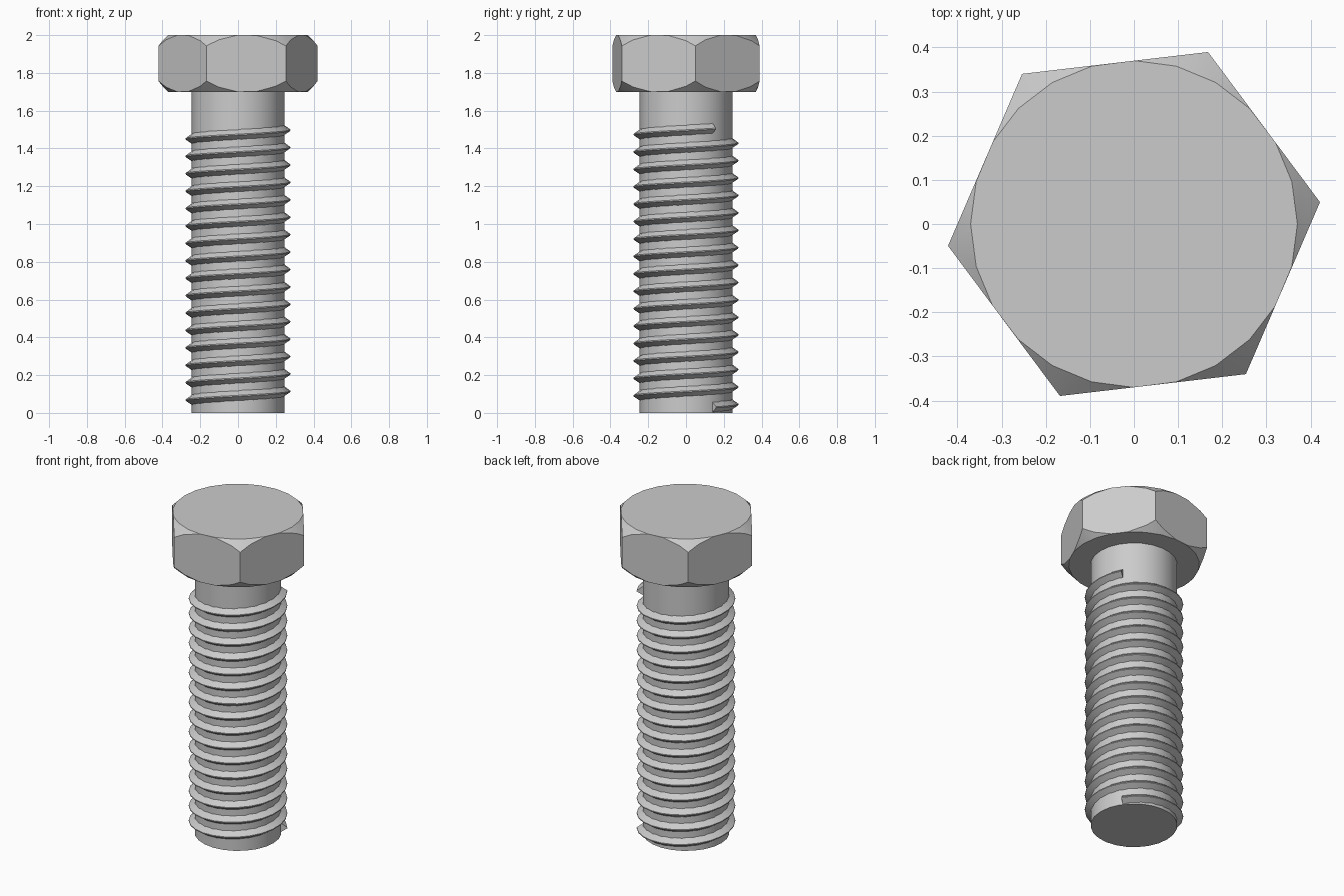
import bpy, bmesh
from math import pi, cos, sin, radians
from mathutils import Vector, Matrix

SIDES = 24
HEAD_Z, TOP_Z = 1.70, 2.0
SHANK_R, CREST_R = 0.245, 0.278
TURNS, START_Z, END_Z = 16, 0.03, 1.505
PITCH = (END_Z - START_Z) / TURNS

cube = bpy.data.objects.get("Cube")
if cube:
    bpy.data.objects.remove(cube, do_unlink=True)

steel = bpy.data.materials.new("grey_steel")
steel.use_nodes = True
colour = (0.6, 0.6, 0.6, 1)
steel.diffuse_color = colour
steel.node_tree.nodes["Principled BSDF"].inputs["Base Color"].default_value = colour


def finish(bm, name):
    """Turn a bmesh into a smooth-shaded object with sharp edges kept."""
    bmesh.ops.recalc_face_normals(bm, faces=bm.faces)
    mesh = bpy.data.meshes.new(name)
    bm.to_mesh(mesh)
    bm.free()
    mesh.materials.append(steel)
    obj = bpy.data.objects.new(name, mesh)
    bpy.context.collection.objects.link(obj)
    bpy.ops.object.select_all(action='DESELECT')
    obj.select_set(True)
    bpy.context.view_layer.objects.active = obj
    bpy.ops.object.shade_smooth_by_angle(angle=radians(30))
    return obj


def prism(bm, sides, radius, z0, z1, turn=0.0):
    """Upright prism with a corner at the given angle."""
    ring = [Vector((radius * cos(turn + 2 * pi * i / sides),
                    radius * sin(turn + 2 * pi * i / sides), z0)) for i in range(sides)]
    base = bm.faces.new([bm.verts.new(p) for p in ring])
    top = bmesh.ops.extrude_face_region(bm, geom=[base], use_keep_orig=True)["geom"]
    bmesh.ops.translate(bm, vec=(0, 0, z1 - z0),
                        verts=[g for g in top if isinstance(g, bmesh.types.BMVert)])


# Hexagonal head, corners chamfered above and below by a faceted 45 degree cone
bm = bmesh.new()
prism(bm, 6, 0.424, HEAD_Z, TOP_Z, radians(6.7))
bmesh.ops.recalc_face_normals(bm, faces=bm.faces)
apothem = 0.37 * cos(pi / SIDES)
for z, up in ((TOP_Z, 1), (HEAD_Z, -1)):
    for i in range(SIDES):
        a = 2 * pi * (i + 0.5) / SIDES
        out = Vector((cos(a), sin(a), 0))
        cut = bmesh.ops.bisect_plane(
            bm, geom=bm.verts[:] + bm.edges[:] + bm.faces[:], dist=1e-5,
            plane_co=out * apothem + Vector((0, 0, z)),
            plane_no=out + Vector((0, 0, up)), clear_outer=True)
        rim = [g for g in cut["geom_cut"]
               if isinstance(g, bmesh.types.BMEdge) and g.is_boundary]
        if rim:
            bmesh.ops.holes_fill(bm, edges=rim, sides=0)
finish(bm, "hex_head")

# Plain round shank running the full length below the head
bm = bmesh.new()
prism(bm, SIDES, SHANK_R, 0, HEAD_Z)
finish(bm, "shank")

# Right-handed thread: a tooth profile swept along a helix, both ends closed
bm = bmesh.new()
root = SHANK_R - 0.008
tooth = [(root, -0.033), (CREST_R, -0.003), (CREST_R, 0.003), (root, 0.033)]
turn = Matrix.Rotation(radians(35), 3, 'Z')
verts = [bm.verts.new(turn @ Vector((r, 0, START_Z + z))) for r, z in tooth]
for v in verts:
    v.co.z = max(v.co.z, 0.0)
edges = [bm.edges.new((verts[i], verts[(i + 1) % 4])) for i in range(4)]
steps = TURNS * SIDES
swept = bmesh.ops.spin(bm, geom=verts + edges, cent=(0, 0, 0), axis=(0, 0, 1),
                       dvec=(0, 0, PITCH / SIDES), angle=TURNS * 2 * pi,
                       steps=steps, use_merge=False, use_duplicate=False)
bmesh.ops.holes_fill(bm, edges=[e for e in bm.edges if e.is_boundary], sides=4)
finish(bm, "thread")
